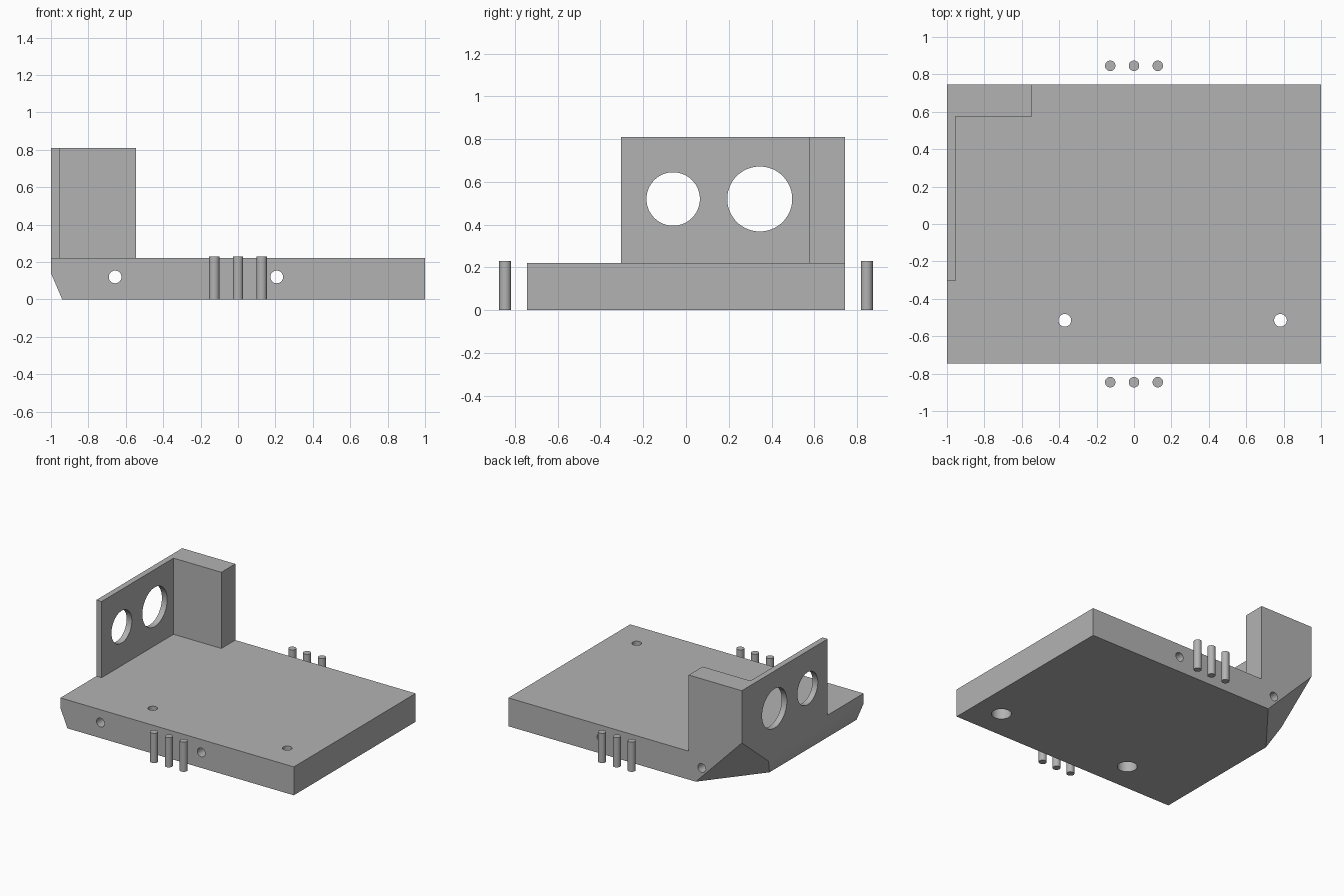
import bpy
import bmesh
from mathutils import Matrix, Vector

if "Cube" in bpy.data.objects:
    bpy.data.objects.remove(bpy.data.objects["Cube"])

grey = bpy.data.materials.new("plain grey")
grey.use_nodes = True
grey.diffuse_color = (0.45, 0.45, 0.45, 1)
grey.node_tree.nodes["Principled BSDF"].inputs["Base Color"].default_value = grey.diffuse_color


def finish(name, bm):
    bmesh.ops.recalc_face_normals(bm, faces=bm.faces[:])
    mesh = bpy.data.meshes.new(name)
    bm.to_mesh(mesh)
    bm.free()
    mesh.materials.append(grey)
    obj = bpy.data.objects.new(name, mesh)
    bpy.context.collection.objects.link(obj)
    return obj


def prism(name, points, direction):
    """Extrude a flat outline along a direction."""
    bm = bmesh.new()
    face = bm.faces.new([bm.verts.new(p) for p in points])
    moved = bmesh.ops.extrude_face_region(bm, geom=[face])["geom"]
    bmesh.ops.translate(bm, vec=direction, verts=[v for v in moved if isinstance(v, bmesh.types.BMVert)])
    return finish(name, bm)


def rod(name, centre, radius, length, axis="Z", segments=48):
    turn = {"X": Matrix.Rotation(1.5707963, 4, "Y"), "Y": Matrix.Rotation(1.5707963, 4, "X"),
            "Z": Matrix()}[axis]
    bm = bmesh.new()
    bmesh.ops.create_cone(bm, cap_ends=True, segments=segments, radius1=radius, radius2=radius,
                          depth=length, matrix=Matrix.Translation(centre) @ turn)
    return finish(name, bm)


def select_only(obj):
    bpy.ops.object.select_all(action="DESELECT")
    obj.select_set(True)
    bpy.context.view_layer.objects.active = obj


def combine(target, tool, operation):
    mod = target.modifiers.new(operation.lower(), "BOOLEAN")
    mod.operation, mod.object, mod.solver = operation, tool, "EXACT"
    select_only(target)
    bpy.ops.object.modifier_apply(modifier=mod.name)
    bpy.data.objects.remove(tool)


HALF = 0.745
TOP = 0.22

# Base plate with one bevelled lower side
outline = [(-0.94, 0), (1, 0), (1, TOP), (-1, TOP), (-1, 0.14)]
base = prism("base_plate", [(x, -HALF, z) for x, z in outline], (0, 2 * HALF, 0))

# Upright L-shaped bracket: thin wall plus thick rear block
corner = [(-1, -0.305), (-0.955, -0.305), (-0.955, 0.575), (-0.545, 0.575), (-0.545, HALF), (-1, HALF)]
bracket = prism("bracket", [(x, y, 0.17) for x, y in corner], (0, 0, 0.64))
combine(base, bracket, "UNION")

# Slanted cut across the lower rear corner
reach = Vector((0.395, -0.5, 0.405))
margin = 0.1
apex = Vector((-1 - margin, HALF + margin, -margin))
scale = 1 + margin * sum(1 / abs(r) for r in reach)
bm = bmesh.new()
tip = bm.verts.new(apex)
ends = []
for i in range(3):
    offset = Vector((0, 0, 0))
    offset[i] = reach[i] * scale
    ends.append(bm.verts.new(apex + offset))
bm.faces.new(ends)
for i in range(3):
    bm.faces.new((tip, ends[i], ends[(i + 1) % 3]))
combine(base, finish("corner_cutter", bm), "DIFFERENCE")

# Two large round windows in the wall
for y, radius in ((-0.06, 0.125), (0.345, 0.152)):
    combine(base, rod("window_cutter", (-1, y, 0.52), radius, 0.3, "X", 64), "DIFFERENCE")

# Long holes from front to back
for x in (-0.657, 0.207):
    combine(base, rod("long_hole_cutter", (x, 0, 0.12), 0.034, 2, "Y", 32), "DIFFERENCE")

# Vertical holes with wider recesses underneath
for x in (-0.37, 0.783):
    combine(base, rod("screw_hole_cutter", (x, -0.515, 0.1), 0.034, 0.6, "Z", 32), "DIFFERENCE")
    combine(base, rod("recess_cutter", (x, -0.515, 0), 0.07, 0.22, "Z"), "DIFFERENCE")

# Three loose pins on each side
pins = [rod("pin", (x, y, 0.115), 0.028, 0.23, segments=32)
        for y in (-0.846, 0.846) for x in (-0.127, 0, 0.127)]

for obj in [base] + pins:
    select_only(obj)
    bpy.ops.object.shade_smooth_by_angle(angle=0.5)
